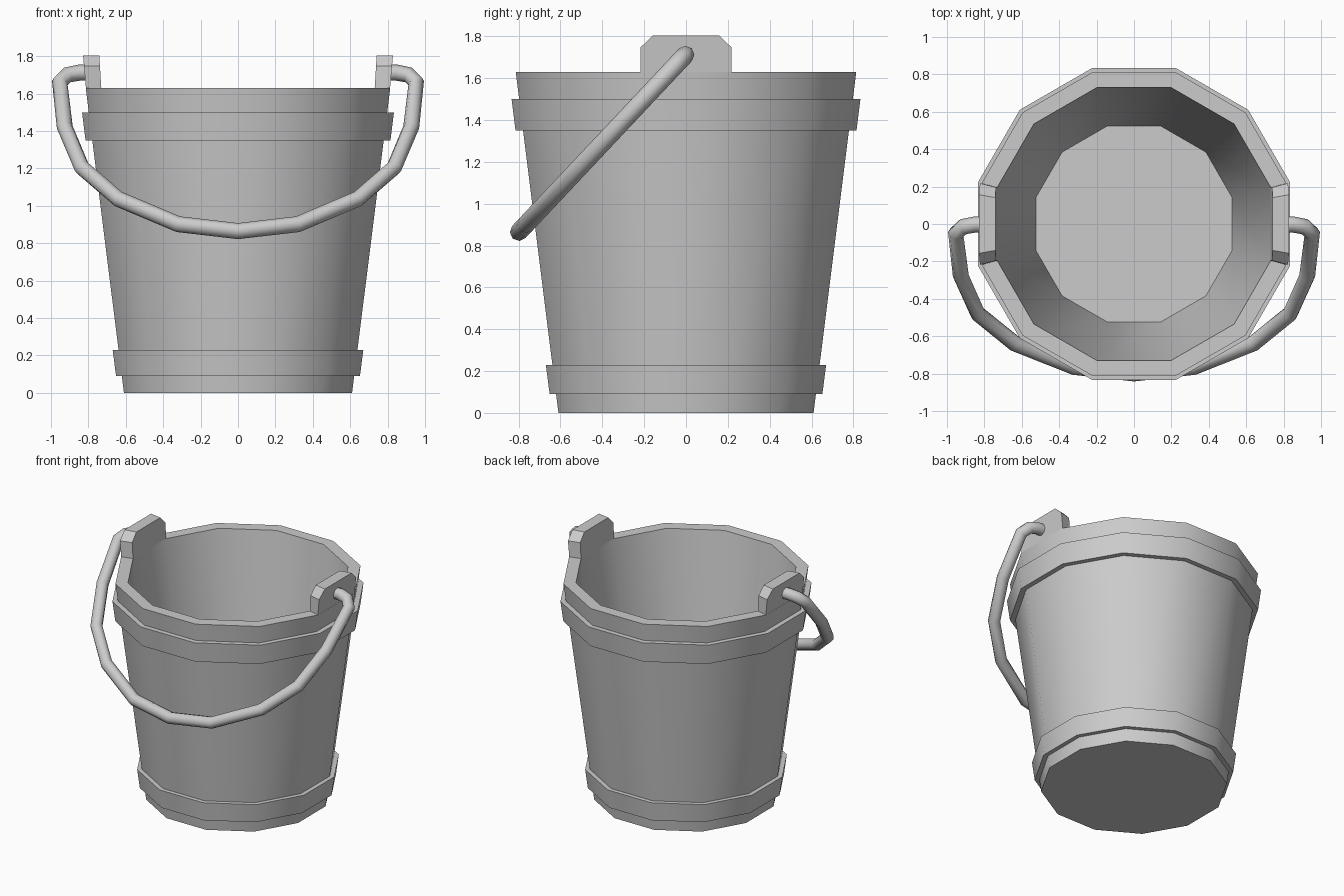
import bpy, bmesh, math

if "Cube" in bpy.data.objects:
    bpy.data.objects.remove(bpy.data.objects["Cube"])

SIDES = 12
T15 = math.tan(math.radians(15))


def finish(name, bm, angle=40):
    bmesh.ops.recalc_face_normals(bm, faces=bm.faces)
    me = bpy.data.meshes.new(name)
    bm.to_mesh(me)
    bm.free()
    ob = bpy.data.objects.new(name, me)
    bpy.context.collection.objects.link(ob)
    smooth(ob, angle)
    return ob


def smooth(ob, angle):
    bpy.ops.object.select_all(action='DESELECT')
    ob.select_set(True)
    bpy.context.view_layer.objects.active = ob
    bpy.ops.object.shade_smooth_by_angle(angle=math.radians(angle))


def lathe(name, profile, closed):
    """Twelve-sided turning; profile is (flat-to-centre distance, z)."""
    bm = bmesh.new()
    rings = []
    for a, z in profile:
        r = a / math.cos(math.pi / SIDES)
        angles = [2 * math.pi * (i + 0.5) / SIDES for i in range(SIDES)]
        rings.append([bm.verts.new((r * math.cos(t), r * math.sin(t), z)) for t in angles])
    pairs = list(zip(rings, rings[1:]))
    if closed:
        pairs.append((rings[-1], rings[0]))
    else:
        bm.faces.new(rings[0])
        bm.faces.new(rings[-1])
    for a, b in pairs:
        for i in range(SIDES):
            j = (i + 1) % SIDES
            bm.faces.new((a[i], a[j], b[j], b[i]))
    return finish(name, bm)


# Tapered bucket with thick wall and floor
lathe("bucket_body", [(0.61, 0), (0.814, 1.63), (0.731, 1.63), (0.525, 0.04)], False)

# Hoops around the wall
lathe("lower_hoop", [(0.60, 0.09), (0.652, 0.09), (0.67, 0.23), (0.61, 0.23)], True)
lathe("upper_hoop", [(0.76, 1.35), (0.815, 1.35), (0.834, 1.50), (0.78, 1.50)], True)

# Raised lugs that carry the handle
outline = [(-1, 1.62), (1, 1.62), (1, 1.747), (0.72, 1.805), (-0.72, 1.805), (-1, 1.747)]
for side, label in ((-1, "left"), (1, "right")):
    bm = bmesh.new()
    loops = []
    for base, slope in ((0.813, 0.09), (0.731, 0.06)):
        loops.append([bm.verts.new((side * (base + slope * (z - 1.63)), f * base * T15, z))
                      for f, z in outline])
    for lp in loops:
        bm.faces.new(lp)
    for i in range(6):
        j = (i + 1) % 6
        bm.faces.new((loops[0][i], loops[0][j], loops[1][j], loops[1][i]))
    finish(label + "_lug", bm, 20)

# Bail handle hanging forward
half = [(0.79, 1.712), (0.85, 1.712), (0.912, 1.70), (0.953, 1.66), (0.926, 1.42),
        (0.835, 1.205), (0.64, 1.037), (0.32, 0.902)]
path = [(-x, z) for x, z in half] + [(0, 0.865)] + half[::-1]
cu = bpy.data.curves.new("handle", 'CURVE')
cu.dimensions = '3D'
cu.bevel_depth = 0.043
cu.bevel_resolution = 2
cu.use_fill_caps = True
sp = cu.splines.new('POLY')
sp.points.add(len(path) - 1)
for p, (x, z) in zip(sp.points, path):
    p.co = (x, (z - 1.715) * 0.94, z, 1)
handle = bpy.data.objects.new("handle", cu)
bpy.context.collection.objects.link(handle)
bpy.ops.object.select_all(action='DESELECT')
handle.select_set(True)
bpy.context.view_layer.objects.active = handle
bpy.ops.object.convert(target='MESH')
smooth(bpy.context.view_layer.objects.active, 50)
